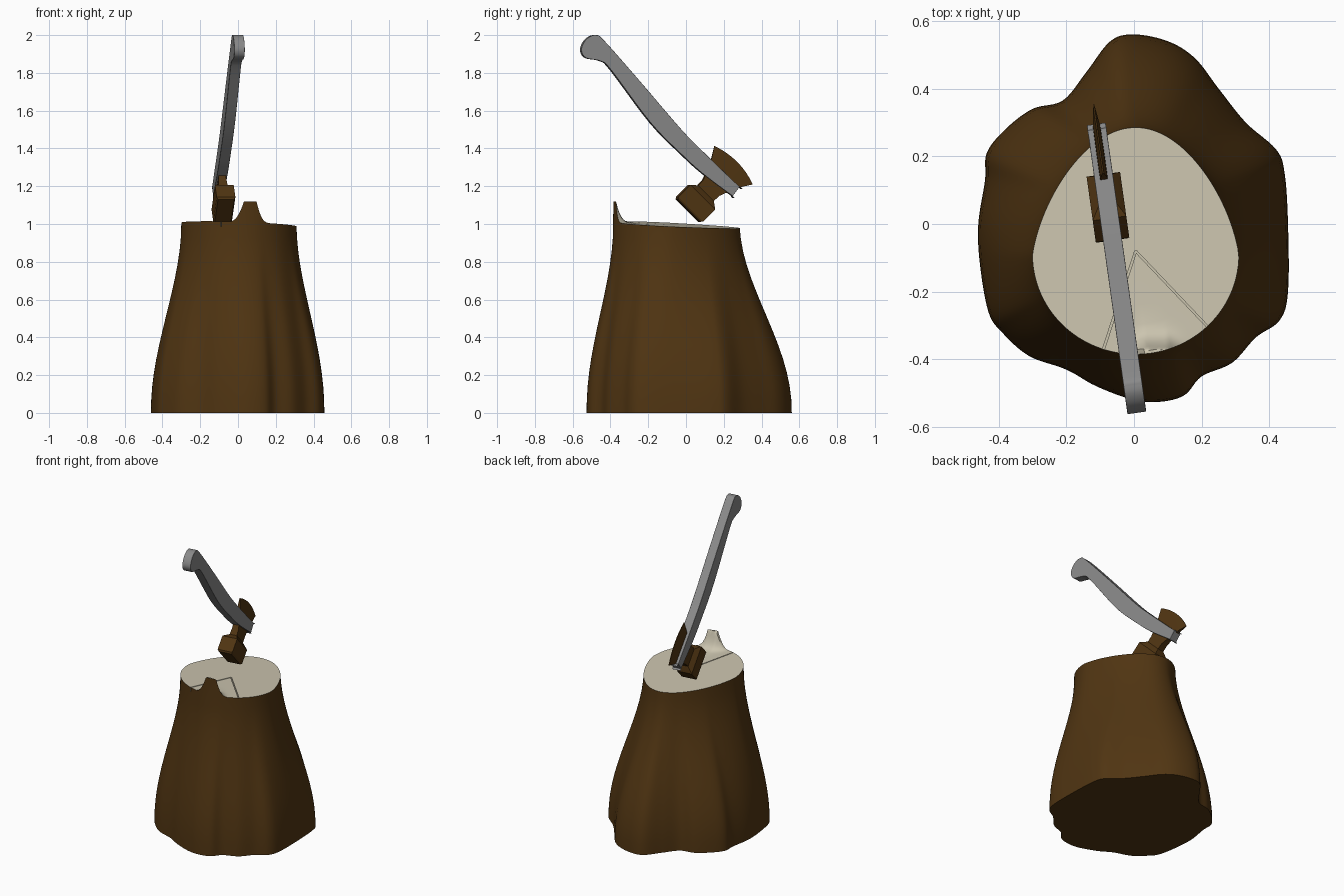
import bpy, bmesh, math
from mathutils import Vector, Matrix

if "Cube" in bpy.data.objects:
    bpy.data.objects.remove(bpy.data.objects["Cube"])


def material(name, color):
    mat = bpy.data.materials.new(name)
    mat.use_nodes = True
    mat.diffuse_color = (*color, 1)
    mat.node_tree.nodes["Principled BSDF"].inputs["Base Color"].default_value = (*color, 1)
    return mat


bark = material("dark brown", (0.08, 0.035, 0.006))
wood = material("pale cut wood", (0.6, 0.555, 0.43))
grey = material("handle grey", (0.25, 0.25, 0.25))


def finish(name, bm, mats):
    bmesh.ops.remove_doubles(bm, verts=bm.verts, dist=0.0005)
    bmesh.ops.recalc_face_normals(bm, faces=bm.faces)
    mesh = bpy.data.meshes.new(name)
    bm.to_mesh(mesh)
    bm.free()
    for mat in mats:
        mesh.materials.append(mat)
    obj = bpy.data.objects.new(name, mesh)
    bpy.context.collection.objects.link(obj)
    return obj


def activate(obj):
    bpy.ops.object.select_all(action='DESELECT')
    obj.select_set(True)
    bpy.context.view_layer.objects.active = obj


def smooth(obj, degrees):
    activate(obj)
    bpy.ops.object.shade_smooth_by_angle(angle=math.radians(degrees))


def closed_spline(points, steps):
    """Smooth closed outline through the given 2D points."""
    pts = [Vector(p) for p in points]
    n, out = len(pts), []
    for i in range(n):
        a, b, c, d = (pts[(i + k - 1) % n] for k in range(4))
        for s in range(steps):
            t = s / steps
            out.append(0.5 * (2 * b + (c - a) * t + (2 * a - 5 * b + 4 * c - d) * t ** 2
                              + (3 * b - a - 3 * c + d) * t ** 3))
    return out


def loft(bm, rings, color_of=lambda i: 0):
    """Skin closed rings in order and cap both ends."""
    loops = [[bm.verts.new(p) for p in ring] for ring in rings]
    n = len(loops[0])
    for i, (low, high) in enumerate(zip(loops, loops[1:])):
        for j in range(n):
            k = (j + 1) % n
            bm.faces.new((low[j], low[k], high[k], high[j])).material_index = color_of(i)
    bm.faces.new(loops[0][::-1]).material_index = color_of(0)
    bm.faces.new(loops[-1]).material_index = color_of(len(rings) - 2)


# Stump: rooted base outline blended up into an egg-shaped cut
base = closed_spline([
    (.455, 0), (.445, .15), (.42, .22), (.33, .3), (.25, .4), (.18, .49), (.1, .54),
    (0, .56), (-.07, .54), (-.14, .45), (-.21, .365), (-.3, .34), (-.38, .28),
    (-.435, .21), (-.44, .13), (-.46, 0), (-.455, -.12), (-.43, -.26), (-.39, -.32),
    (-.31, -.39), (-.2, -.43), (-.11, -.48), (0, -.52), (.08, -.525), (.15, -.505),
    (.2, -.45), (.29, -.41), (.36, -.335), (.43, -.285), (.455, -.2)], 6)
center = Vector((.005, -.09))


def egg(p):
    a = math.atan2(p.y - center.y, p.x - center.x)
    s, c = math.sin(a), math.cos(a)
    if s > 0:
        return center + Vector((.305 * c * (1 - .2 * s), .375 * s))
    return center + Vector((.305 * c, .295 * s))


def cut_height(p):
    """Tilted cut with a torn splinter standing at the front rim."""
    side = min(max((.11 - abs(p.x - .065)) / .077, 0), 1) ** 2.2
    depth = min(max((-.25 - p.y) / .12, 0), 1) ** 5
    return .995 - .033 * p.x - .05 * (p.y + .05) + .11 * side * depth


rim = [egg(p) for p in base]
rings = []
wall_steps = 14
for i in range(wall_steps):
    h = i / wall_steps
    t = (3 * h * h - 2 * h ** 3) ** 1.1
    rings.append([(*b.lerp(r, t), h) for b, r in zip(base, rim)])
for scale in (1, .985, .97, .95, .93, .9, .87, .83, .78, .7, .5, .25, .05):
    flat = [center.lerp(r, scale) for r in rim]
    rings.append([(*p, cut_height(p)) for p in flat])
bm = bmesh.new()
loft(bm, rings, lambda i: int(i >= wall_steps))
stump = finish("stump", bm, (bark, wood))

# Two narrow cracks running from the middle of the cut to the rim
bm = bmesh.new()
apex = Vector((.005, -.08))
for k, end in enumerate(((-.092, -.375), (.216, -.302))):
    run = Vector(end) - apex
    mid = apex + run / 2
    place = (Matrix.Translation((*mid, 1.036 + k * .001))
             @ Matrix.Rotation(math.atan2(run.y, run.x), 4, 'Z')
             @ Matrix.Diagonal((run.length, .006, .1, 1)))
    bmesh.ops.create_cube(bm, size=1, matrix=place)
for face in bm.faces:
    face.material_index = 1
cutter = finish("crack_cutter", bm, (bark, wood))
cutter.hide_render = True
cracks = stump.modifiers.new("cracks", 'BOOLEAN')
cracks.operation = 'DIFFERENCE'
cracks.solver = 'EXACT'
cracks.use_self = True
cracks.object = cutter
activate(stump)
bpy.ops.object.modifier_apply(modifier="cracks")
bpy.data.objects.remove(cutter)
smooth(stump, 40)

# The axe stands in a vertical plane turned slightly to the right
axe_place = (Matrix.Translation((-.07, 0, 0)) @ Matrix.Rotation(math.radians(8), 4, 'Z')
             @ Matrix.Diagonal((1, 1.01, 1, 1)))

# Handle: curved side profile with a knob, extruded and rounded
tip_a, tip_b = (.28, 1.196), (.243, 1.148)
profile = closed_spline([
    (-.48, 2), (-.434, 1.968), (-.243, 1.751), (-.032, 1.505), (.085, 1.385),
    tip_a, tip_a, tip_b, tip_b, (.09, 1.263), (-.02, 1.362), (-.19, 1.535),
    (-.4, 1.815), (-.455, 1.862), (-.53, 1.878), (-.556, 1.91), (-.552, 1.947),
    (-.524, 1.985)], 5)
half = .028
bm = bmesh.new()
loft(bm, [[(x, p.x, p.y) for p in profile] for x in (-half, half)])
handle = finish("handle", bm, (grey,))
handle.matrix_world = axe_place
round_edges = handle.modifiers.new("rounded_edges", 'BEVEL')
round_edges.width = .007
round_edges.segments = 2
smooth(handle, 35)

# Head: sections along its axis as (distance, half height, half thickness, bulge)
sections = ((0, .084, .043, 0), (.01, .092, .05, 0), (.1, .092, .05, 0),
            (.11, .082, .042, 0), (.13, .058, .024, 0), (.17, .06, .022, 0),
            (.235, .085, .014, 0), (.29, .112, .01, .01), (.34, .144, .002, .026))
poll = Vector((0, .011, 1.071))
along = Vector((0, 1, 1)).normalized()
across = Vector((0, 1, -1)).normalized()
columns = [k / 4 - 1 for k in range(9)]
rings = []
for dist, height, thick, bulge in sections:
    row = [poll + along * (dist + bulge * (1 - c * c)) + across * height * c for c in columns]
    offset = Vector((thick, 0, 0))
    rings.append([p + offset for p in row] + [p - offset for p in reversed(row)])
bm = bmesh.new()
loft(bm, rings)
head = finish("axe_head", bm, (bark,))
head.matrix_world = axe_place
smooth(head, 25)
